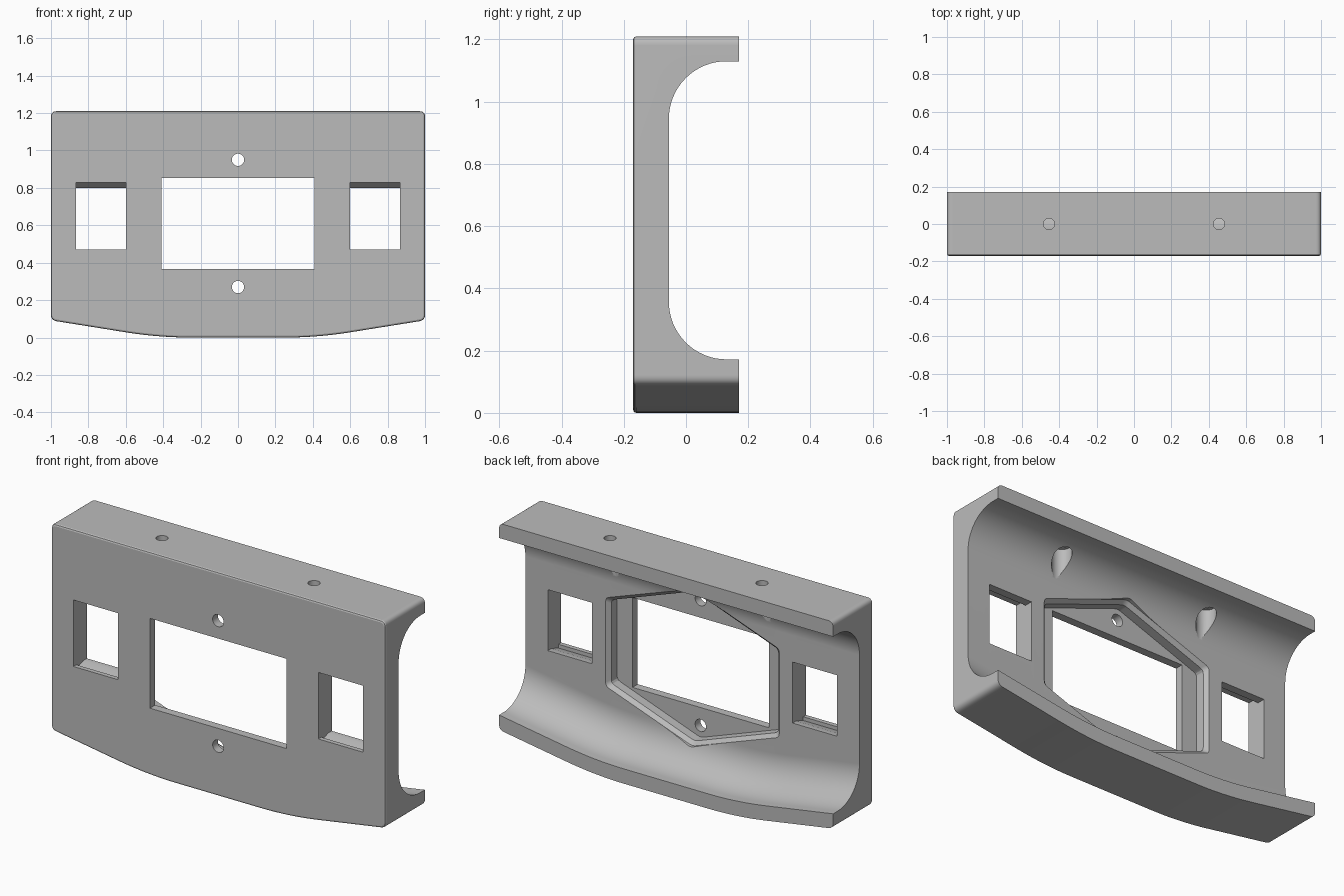
import bpy, bmesh, math
from mathutils import Vector

cube = bpy.data.objects.get("Cube")
if cube:
    bpy.data.objects.remove(cube, do_unlink=True)

FRONT, BACK, FLOOR, RECESS = -0.17, 0.17, -0.055, -0.125
TOP, LIP, FILLET, MID = 1.21, 0.08, 0.185, 0.61

grey = bpy.data.materials.new("matte_grey")
grey.use_nodes = True
grey.diffuse_color = (0.5, 0.5, 0.5, 1)
grey.node_tree.nodes["Principled BSDF"].inputs["Base Color"].default_value = (0.5, 0.5, 0.5, 1)


def belly(x):
    """Height of the curved underside at x."""
    x, a, c, m = abs(x), 0.25, 0.6, 0.16
    if x < a:
        return 0.0
    if x < c:
        return m * (x - a) ** 2 / (2 * (c - a))
    return m * (c - a) / 2 + m * (x - c)


def loft(name, rings):
    """Solid through a list of equal-length rings, capped at both ends."""
    bm = bmesh.new()
    loops = [[bm.verts.new(p) for p in ring] for ring in rings]
    n = len(loops[0])
    for a, b in zip(loops, loops[1:]):
        for i in range(n):
            j = (i + 1) % n
            bm.faces.new((a[i], a[j], b[j], b[i]))
    bm.faces.new(loops[0])
    bm.faces.new(loops[-1])
    bmesh.ops.recalc_face_normals(bm, faces=bm.faces)
    mesh = bpy.data.meshes.new(name)
    bm.to_mesh(mesh)
    bm.free()
    mesh.materials.append(grey)
    obj = bpy.data.objects.new(name, mesh)
    bpy.context.collection.objects.link(obj)
    return obj


def rounded(points, r, steps=6):
    """Round every corner of a 2D polygon with a short curve."""
    out = []
    for i, p in enumerate(points):
        p = Vector(p)
        a = p + (Vector(points[i - 1]) - p).normalized() * r
        b = p + (Vector(points[(i + 1) % len(points)]) - p).normalized() * r
        for k in range(steps + 1):
            t = k / steps
            out.append(a * (1 - t) ** 2 + p * 2 * t * (1 - t) + b * t * t)
    return out


def cylinder(name, centre, r, axis, lo, hi):
    """Round cutter along y or z."""
    def ring(h):
        pts = []
        for i in range(32):
            t = math.tau * i / 32
            u, v = centre[0] + r * math.cos(t), centre[1] + r * math.sin(t)
            pts.append((u, h, v) if axis == "y" else (u, v, h))
        return pts
    return loft(name, [ring(lo), ring(hi)])


# Panel body: rounded top and lower corners, curved underside
R = 0.03
corners = rounded([(-1, belly(1)), (1, belly(1)), (1, TOP), (-1, TOP)], R)
lower_left, lower_right, upper = corners[:7], corners[7:14], corners[14:]
slope = belly(1) - belly(1 - R)
lower_left = [Vector((p.x, p.y - slope * (1 + p.x) / R)) for p in lower_left]
lower_right = [Vector((p.x, p.y - slope * (1 - p.x) / R)) for p in lower_right]
under = [Vector((x / 40, belly(x / 40))) for x in range(-38, 39)]
outline = lower_left + under + lower_right + upper
panel = loft("panel", [[(p.x, y, p.y) for p in outline] for y in (FRONT, BACK)])

# Softened front rim
bm = bmesh.new()
bm.from_mesh(panel.data)
rim = [e for e in bm.edges if all(v.co.y < FRONT + 0.001 for v in e.verts)]
bmesh.ops.bevel(bm, geom=rim, offset=0.01, segments=2, profile=0.5, affect="EDGES")
bm.to_mesh(panel.data)
bm.free()


# Hollow back, following the underside
def channel_ring(x):
    low = belly(x) + LIP
    high = TOP - LIP
    mid_y = FLOOR + FILLET
    pts = [(x, BACK + 0.1, high), (x, BACK + 0.1, low)]
    for k in range(17):
        t = math.pi / 2 * k / 16
        pts.append((x, mid_y - FILLET * math.sin(t), low + FILLET * (1 - math.cos(t))))
    for k in range(17):
        t = math.pi / 2 * k / 16
        pts.append((x, mid_y - FILLET * math.cos(t), high - FILLET * (1 - math.sin(t))))
    return pts


cutters = [loft("channel_cutter", [channel_ring(x / 40) for x in range(-42, 43)])]


# Six-sided recess with a sloped edge
def hexagon(y, grow):
    w, s, h = 0.5 + grow, 0.225 + grow * 0.7, 0.405 + grow
    pts = [(w, -s), (w, s), (0, h), (-w, s), (-w, -s), (0, -h)]
    return [(p.x, y, MID + p.y) for p in rounded(pts, 0.02, 3)]


cutters.append(loft("recess_cutter", [hexagon(RECESS, 0), hexagon(FLOOR - 0.02, 0),
                                      hexagon(FLOOR, 0.02), hexagon(FLOOR + 0.08, 0.02)]))

# Display window
frame = [(-0.408, 0.367), (0.408, 0.367), (0.408, 0.853), (-0.408, 0.853)]
cutters.append(loft("window_cutter", [[(x, y, z) for x, z in frame] for y in (-0.3, 0)]))

# Screw holes above and below the window
for z in (0.95, 0.27):
    cutters.append(cylinder("screw_cutter", (0, z), 0.033, "y", -0.3, 0))

# Side sockets and top holes, on both sides
socket = [(-0.3, 0.47), (-0.145, 0.47), (-0.145, 0.45), (-0.085, 0.47), (0.01, 0.47),
          (0.01, 0.80), (-0.1, 0.80), (-0.135, 0.83), (-0.3, 0.83)]
for side in (-1, 1):
    cutters.append(loft("socket_cutter", [[(side * x, y, z) for y, z in socket]
                                          for x in (0.6, 0.866)]))
    cutters.append(cylinder("top_hole_cutter", (side * 0.455, 0), 0.03, "z", 1.0, 1.3))
    cutters.append(cylinder("screw_head_cutter", (side * 0.455, 0), 0.05, "z", 0.93, 1.15))

# Carve the panel, then discard the cutters
bpy.ops.object.select_all(action="DESELECT")
bpy.context.view_layer.objects.active = panel
panel.select_set(True)
for cutter in cutters:
    cutter.hide_render = True
    cut = panel.modifiers.new("cut", "BOOLEAN")
    cut.operation = "DIFFERENCE"
    cut.solver = "EXACT"
    cut.object = cutter
    bpy.ops.object.modifier_apply(modifier=cut.name)
    bpy.data.objects.remove(cutter, do_unlink=True)

# Smooth curves, crisp edges
bpy.ops.object.shade_smooth_by_angle(angle=math.radians(20))
normals = panel.modifiers.new("even_normals", "WEIGHTED_NORMAL")
normals.keep_sharp = True
